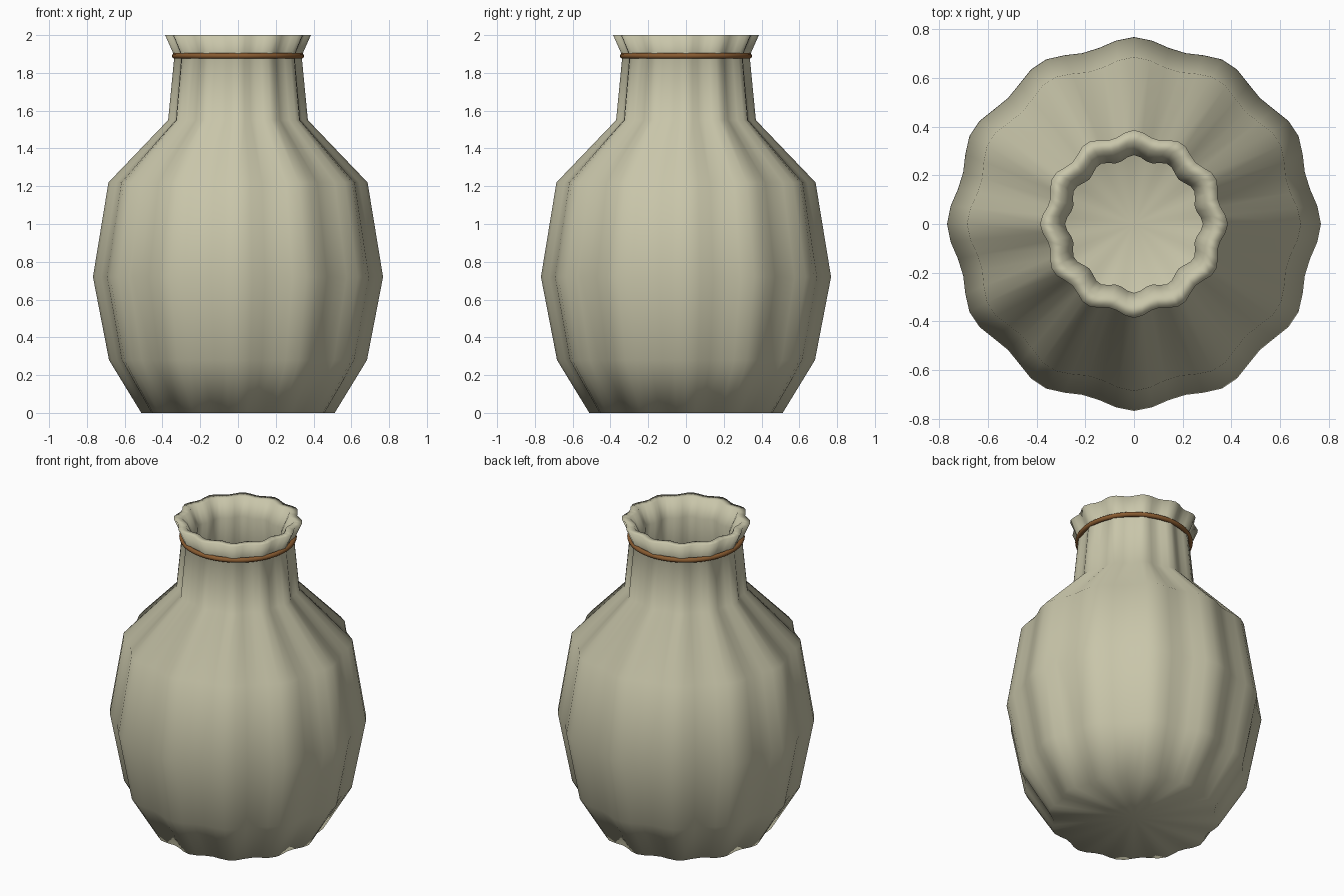
import bpy, bmesh, math

if "Cube" in bpy.data.objects:
    bpy.data.objects.remove(bpy.data.objects["Cube"])

SEGMENTS, LOBES = 64, 12


def material(name, rgb):
    m = bpy.data.materials.new(name)
    m.diffuse_color = (*rgb, 1.0)
    m.use_nodes = True
    m.node_tree.nodes["Principled BSDF"].inputs["Base Color"].default_value = m.diffuse_color
    return m


clay = material("pale clay", (0.58, 0.56, 0.40))
cord_brown = material("brown cord", (0.25, 0.105, 0.03))

# Wall profile: mean radius, height, lobe depth (outside going up, inside going down)
profile = [
    (0.495, 0.00, 0.017), (0.665, 0.28, 0.018), (0.750, 0.72, 0.018),
    (0.668, 1.22, 0.018), (0.356, 1.55, 0.014), (0.324, 1.89, 0.013),
    (0.372, 2.00, 0.014),
    (0.320, 2.00, 0.013), (0.271, 1.89, 0.012), (0.308, 1.53, 0.013),
    (0.625, 1.20, 0.017), (0.700, 0.72, 0.017), (0.617, 0.295, 0.017),
    (0.465, 0.05, 0.016),
]

# Lobed vase body with solid wall, closed at the outer and inner floor
bm = bmesh.new()
rings = []
for radius, z, depth in profile:
    ring = []
    for i in range(SEGMENTS):
        a = 2 * math.pi * i / SEGMENTS
        r = radius + depth * math.cos(LOBES * a)
        ring.append(bm.verts.new((r * math.cos(a), r * math.sin(a), z)))
    rings.append(ring)
for low, high in zip(rings, rings[1:]):
    for i in range(SEGMENTS):
        j = (i + 1) % SEGMENTS
        bm.faces.new((low[i], low[j], high[j], high[i]))
for ring, z in ((rings[0], 0.0), (rings[-1], 0.05)):
    centre = bm.verts.new((0, 0, z))
    for i in range(SEGMENTS):
        bm.faces.new((ring[i], ring[(i + 1) % SEGMENTS], centre))
bmesh.ops.recalc_face_normals(bm, faces=bm.faces)
mesh = bpy.data.meshes.new("vase_body")
bm.to_mesh(mesh)
bm.free()
mesh.materials.append(clay)
body = bpy.data.objects.new("vase_body", mesh)
bpy.context.collection.objects.link(body)
mesh.polygons.foreach_set("use_smooth", [True] * len(mesh.polygons))

# Cord ring round the neck
bpy.ops.mesh.primitive_torus_add(major_radius=0.335, minor_radius=0.015,
                                 major_segments=64, minor_segments=10,
                                 location=(0, 0, 1.89))
cord = bpy.context.object
cord.name = "neck_cord"
cord.data.materials.append(cord_brown)
bpy.ops.object.shade_smooth()
